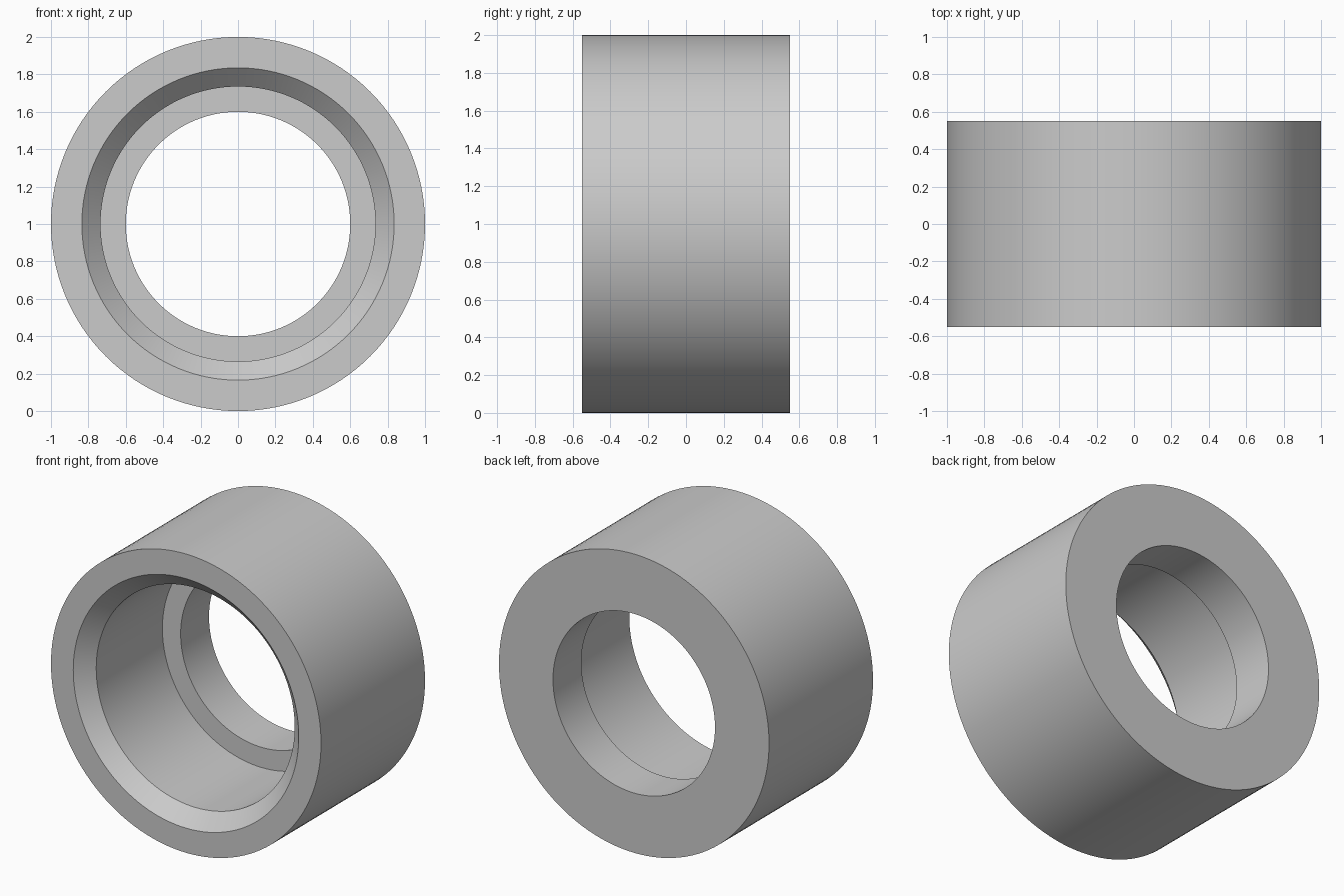
import bpy
import bmesh
import math

cube = bpy.data.objects.get("Cube")
if cube:
    bpy.data.objects.remove(cube, do_unlink=True)

SEGMENTS = 128

# Plain grey material
grey = bpy.data.materials.new("plain_grey")
grey.use_nodes = True
colour = (0.6, 0.6, 0.6, 1)
grey.diffuse_color = colour
grey.node_tree.nodes["Principled BSDF"].inputs["Base Color"].default_value = colour

# Wall cross-section as (radius, y): outer wall, back face, small bore,
# step, large bore, front chamfer
profile = [
    (1.0, -0.55), (1.0, 0.55), (0.6, 0.55), (0.6, 0.25),
    (0.735, 0.25), (0.735, -0.45), (0.835, -0.55),
]

# Spin the closed section around the y axis
bm = bmesh.new()
verts = [bm.verts.new((r, y, 0)) for r, y in profile]
edges = [bm.edges.new((v, verts[(i + 1) % len(verts)])) for i, v in enumerate(verts)]
bmesh.ops.spin(bm, geom=verts + edges, cent=(0, 0, 0), axis=(0, 1, 0),
               angle=math.tau, steps=SEGMENTS, use_duplicate=False)
bmesh.ops.remove_doubles(bm, verts=bm.verts, dist=0.0001)
bmesh.ops.recalc_face_normals(bm, faces=bm.faces)
bmesh.ops.translate(bm, verts=bm.verts, vec=(0, 0, 1))

mesh = bpy.data.meshes.new("stepped_bushing")
bm.to_mesh(mesh)
bm.free()
mesh.materials.append(grey)
bushing = bpy.data.objects.new("stepped_bushing", mesh)
bpy.context.collection.objects.link(bushing)

# Smooth walls with crisp rims
bpy.ops.object.select_all(action="DESELECT")
bushing.select_set(True)
bpy.context.view_layer.objects.active = bushing
bpy.ops.object.shade_smooth_by_angle(angle=math.radians(30))
